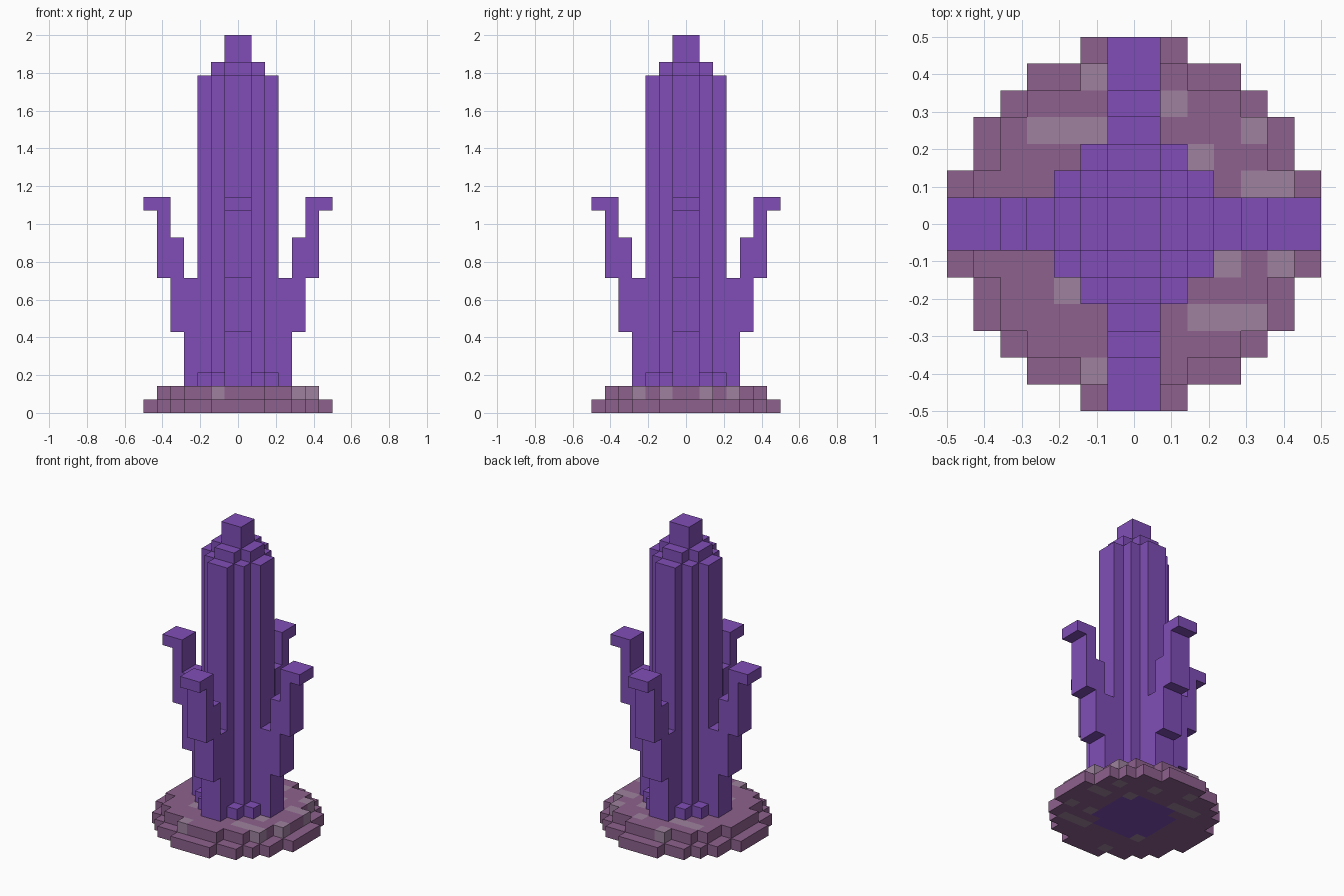
import bpy
import bmesh
from mathutils import Vector

UNIT = 2 / 28  # edge length of one block

cube = bpy.data.objects.get("Cube")
if cube:
    bpy.data.objects.remove(cube, do_unlink=True)


def make_material(name, rgb):
    mat = bpy.data.materials.new(name)
    mat.use_nodes = True
    mat.diffuse_color = (*rgb, 1)
    mat.node_tree.nodes["Principled BSDF"].inputs["Base Color"].default_value = (*rgb, 1)
    return mat


purple = make_material("crystal purple", (0.216, 0.076, 0.470))
mauve = make_material("mauve soil", (0.266, 0.120, 0.266))
pale = make_material("pale mauve stone", (0.342, 0.223, 0.342))


def box(x0, x1, y0, y1, z0, z1):
    """All blocks inside a box."""
    return {(x, y, z) for x in range(x0, x1) for y in range(y0, y1) for z in range(z0, z1)}


def disc(half_widths, z0, z1):
    """Stepped round slab; one half width per row outward from the middle."""
    cells = set()
    for row, w in enumerate(half_widths):
        cells |= box(-w, w, row, row + 1, z0, z1) | box(-w, w, -row - 1, -row, z0, z1)
    return cells


def cross(length, z0, z1):
    """Plus-shaped slab with bars two blocks wide."""
    return box(-length, length, -1, 1, z0, z1) | box(-1, 1, -length, length, z0, z1)


def build_blocks(name, cells, materials, rule=lambda cell: 0):
    """Skin a set of blocks, keeping only the outer faces."""
    bm = bmesh.new()
    verts = {}

    def vert(p):
        key = tuple(round(c) for c in p)
        if key not in verts:
            verts[key] = bm.verts.new(Vector(key) * UNIT)
        return verts[key]

    for cell in sorted(cells):
        base = Vector(cell)
        for axis in range(3):
            u, v, n = (Vector([float(i == (axis + k) % 3) for i in range(3)]) for k in (1, 2, 0))
            for side in (0, 1):
                beyond = base + n * (2 * side - 1)
                if tuple(int(c) for c in beyond) in cells:
                    continue
                o = base + n * side
                loop = [o, o + u, o + u + v, o + v]
                if not side:
                    loop.reverse()
                face = bm.faces.new([vert(p) for p in loop])
                face.material_index = rule(cell)
    mesh = bpy.data.meshes.new(name)
    bm.to_mesh(mesh)
    bm.free()
    for mat in materials:
        mesh.materials.append(mat)
    obj = bpy.data.objects.new(name, mesh)
    bpy.context.collection.objects.link(obj)
    return obj


# Trunk: ribbed column with a stepped cap, rooted through the base
foot = disc([3, 3, 2], 0, 3)
column = cross(3, 2, 25) | box(-2, 2, -2, 2, 2, 25)
cap = cross(2, 25, 26) | box(-1, 1, -1, 1, 26, 28)
build_blocks("trunk", foot | column | cap, [purple])

# Base: two stepped discs with pale stones, given as (x, y, length along x)
stones = [(-2, 5, 1), (-4, 3, 3), (1, 4, 1), (4, 3, 1), (2, 2, 1), (4, 1, 2),
          (3, -2, 1), (5, -2, 1), (2, -4, 3), (-3, -3, 1), (-2, -6, 1)]
stone_cells = {(x + i, y) for x, y, length in stones for i in range(length)}
ground = disc([7, 7, 6, 6, 5, 4, 2], 0, 1) | disc([6, 6, 5, 5, 4, 2], 1, 2)
build_blocks("base", ground - foot, [mauve, pale],
             lambda cell: int(cell[:2] in stone_cells))

# Four branches, each stepping outward as it rises
branch = (box(3, 4, -1, 1, 2, 10) | box(4, 5, -1, 1, 6, 13)
          | box(5, 6, -1, 1, 10, 16) | box(6, 7, -1, 1, 15, 16))
for side in ("left", "back", "right", "front"):
    build_blocks(side + "_branch", branch, [purple])
    branch = {(-y - 1, x, z) for x, y, z in branch}  # quarter turn
